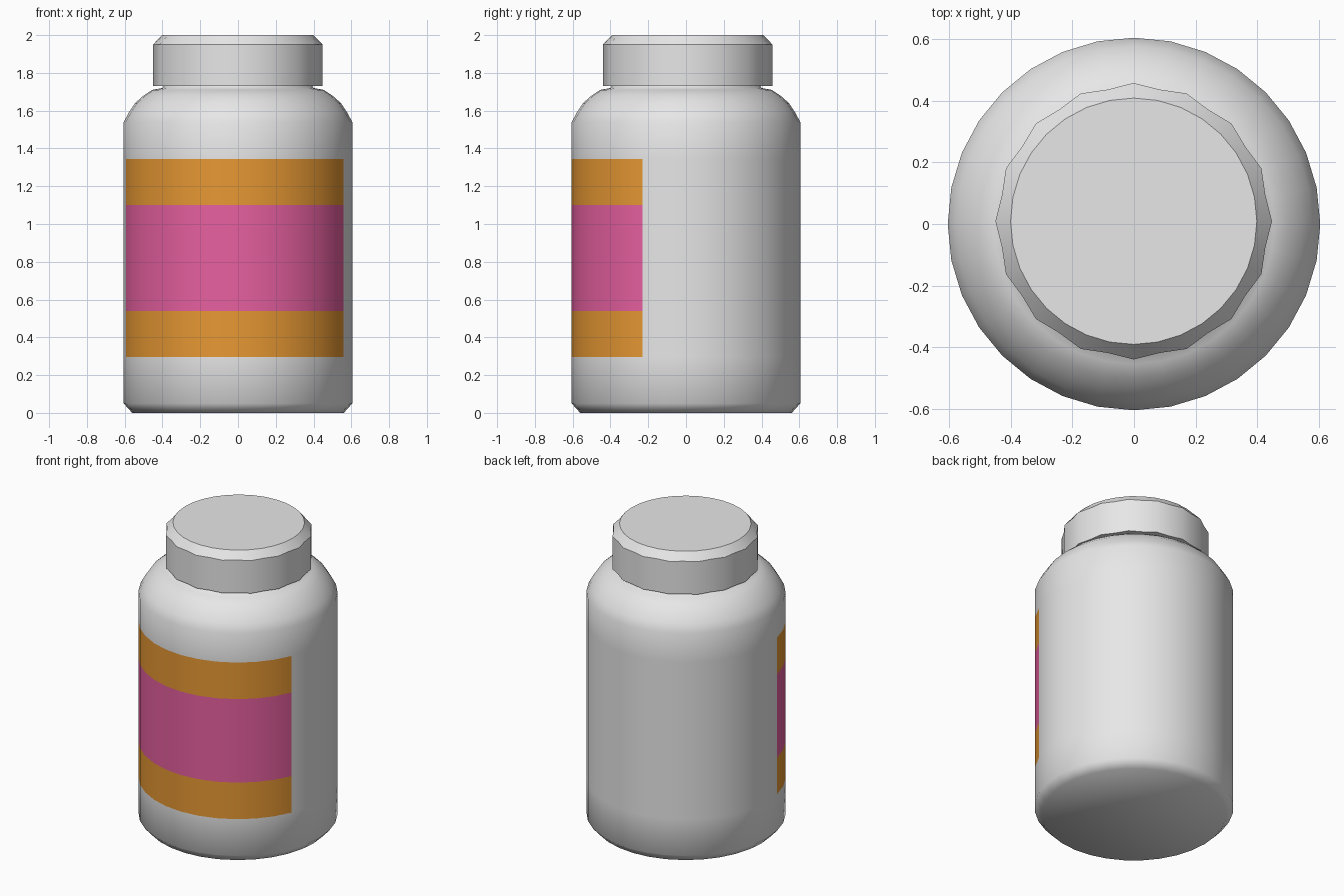
import bpy, bmesh, math

if "Cube" in bpy.data.objects:
    bpy.data.objects.remove(bpy.data.objects["Cube"])

SEG = 32


def material(name, rgb):
    m = bpy.data.materials.new(name)
    m.diffuse_color = (*rgb, 1)
    m.use_nodes = True
    m.node_tree.nodes["Principled BSDF"].inputs["Base Color"].default_value = m.diffuse_color
    return m


grey = material("light grey plastic", (0.80, 0.80, 0.80))
orange = material("orange label", (0.81, 0.32, 0.034))
pink = material("pink label", (0.91, 0.133, 0.40))


def lathe(name, profile, mats, smooth_angle, flute=0.0, rule=None, loc=(0, 0, 0)):
    """Spin (radius, z, flute weight) points; flutes pull in every second column."""
    bm = bmesh.new()
    rings = []
    for r, z, w in profile:
        ring = []
        for i in range(SEG):
            a = 2 * math.pi * i / SEG
            rr = r - flute * w * (i % 2)
            ring.append(bm.verts.new((rr * math.cos(a), rr * math.sin(a), z)))
        rings.append(ring)
    for lo, hi in zip(rings, rings[1:]):
        for i in range(SEG):
            j = (i + 1) % SEG
            f = bm.faces.new((lo[i], lo[j], hi[j], hi[i]))
            if rule:
                f.material_index = rule(f.calc_center_median())
    bm.faces.new(rings[0][::-1])
    bm.faces.new(rings[-1])
    mesh = bpy.data.meshes.new(name)
    bm.to_mesh(mesh)
    bm.free()
    ob = bpy.data.objects.new(name, mesh)
    ob.location = loc
    bpy.context.collection.objects.link(ob)
    for m in mats:
        mesh.materials.append(m)
    bpy.ops.object.select_all(action='DESELECT')
    ob.select_set(True)
    bpy.context.view_layer.objects.active = ob
    bpy.ops.object.shade_smooth_by_angle(angle=math.radians(smooth_angle))
    return ob


def label_rule(c):
    """Label wraps the front; orange bands above and below a pink field."""
    a = math.degrees(math.atan2(c.y, c.x)) % 360
    if not (191.25 < a < 337.5 and 0.295 < c.z < 1.345):
        return 0
    return 2 if 0.54 < c.z < 1.10 else 1


# Bottle body with shoulder and short neck
body = [(0.56, 0), (0.605, 0.05), (0.605, 0.295), (0.605, 0.54), (0.605, 1.10),
        (0.605, 1.345), (0.605, 1.54), (0.578, 1.59), (0.545, 1.64), (0.50, 1.68),
        (0.455, 1.71), (0.40, 1.72), (0.39, 1.74)]
lathe("bottle_body", [(r, z, 0) for r, z in body], [grey, orange, pink], 60,
      rule=label_rule)

# Fluted screw cap with a bevelled round top
lathe("screw_cap", [(0.449, 1.73, 1), (0.449, 1.95, 1), (0.40, 2.0, 0)],
      [grey], 30, flute=0.013, loc=(-0.001, 0.009, 0))
